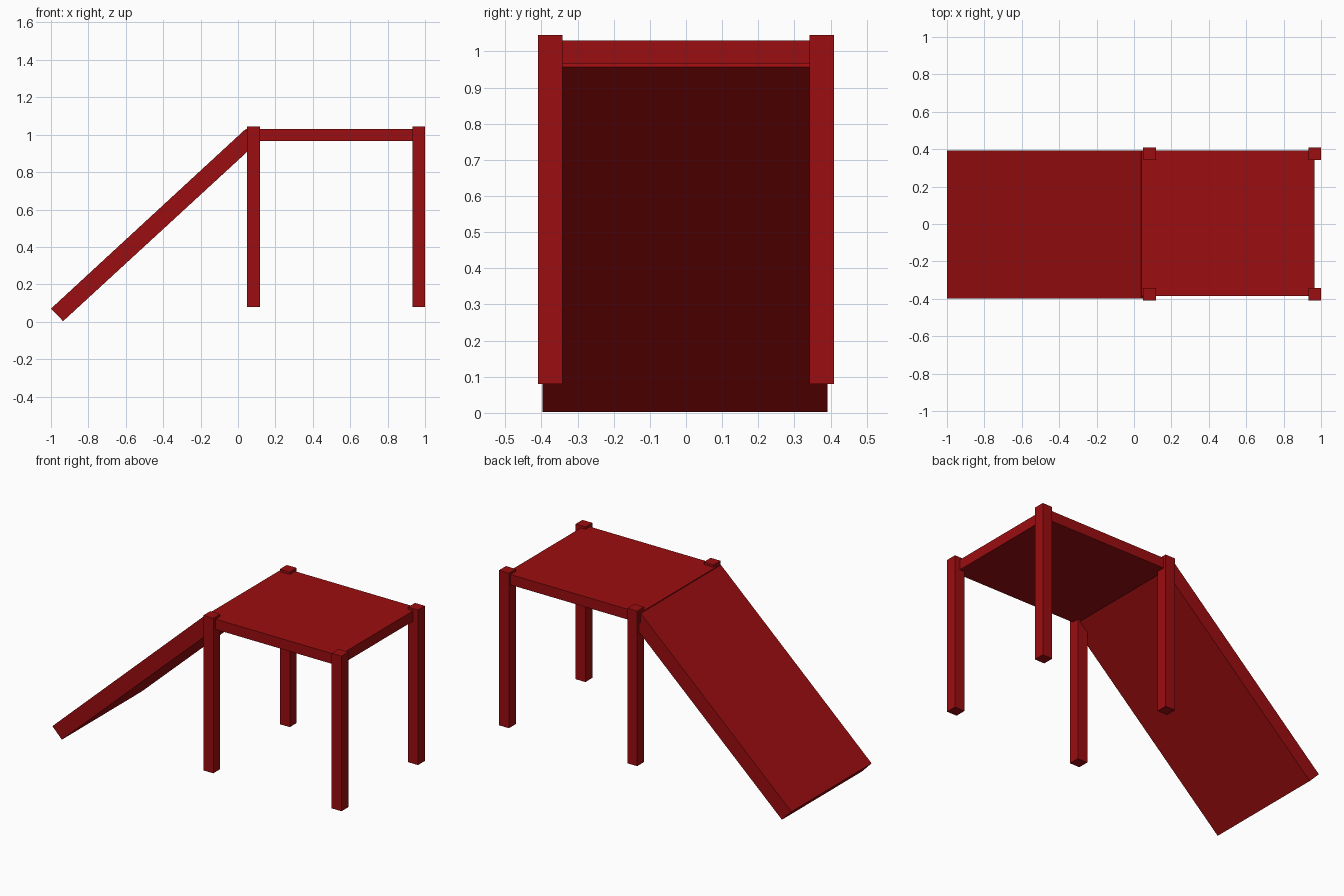
import bpy

cube = bpy.data.objects.get("Cube")
if cube:
    bpy.data.objects.remove(cube, do_unlink=True)

# Single red paint
COLOUR = (0.33, 0.004, 0.005, 1)
red = bpy.data.materials.new("dark_red")
red.use_nodes = True
red.diffuse_color = COLOUR
red.node_tree.nodes["Principled BSDF"].inputs["Base Color"].default_value = COLOUR


def prism(name, profile, y0, y1):
    """Extrude a closed x-z outline from y0 to y1."""
    n = len(profile)
    verts = [(x, y, z) for y in (y0, y1) for x, z in profile]
    faces = [tuple(range(n)), tuple(reversed(range(n, 2 * n)))]
    faces += [(i, i + n, (i + 1) % n + n, (i + 1) % n) for i in range(n)]
    mesh = bpy.data.meshes.new(name)
    mesh.from_pydata(verts, [], faces)
    mesh.materials.append(red)
    obj = bpy.data.objects.new(name, mesh)
    bpy.context.collection.objects.link(obj)
    return obj


def box(name, x0, x1, y0, y1, z0, z1):
    return prism(name, [(x0, z0), (x1, z0), (x1, z1), (x0, z1)], y0, y1)


# Raised deck
box("platform", 0.04, 0.965, -0.386, 0.394, 0.966, 1.03)

# Sloping board whose top corner meets the deck edge
prism("ramp", [(-1, 0.07), (-0.935, 0.003), (0.102, 0.957), (0.037, 1.027)],
      -0.397, 0.392)

# Four square posts, rising slightly above the deck
for end, x in (("inner", 0.083), ("outer", 0.966)):
    for side, y in (("right", -0.376), ("left", 0.376)):
        box(f"{end}_post_{side}", x - 0.034, x + 0.034,
            y - 0.034, y + 0.034, 0.08, 1.045)
